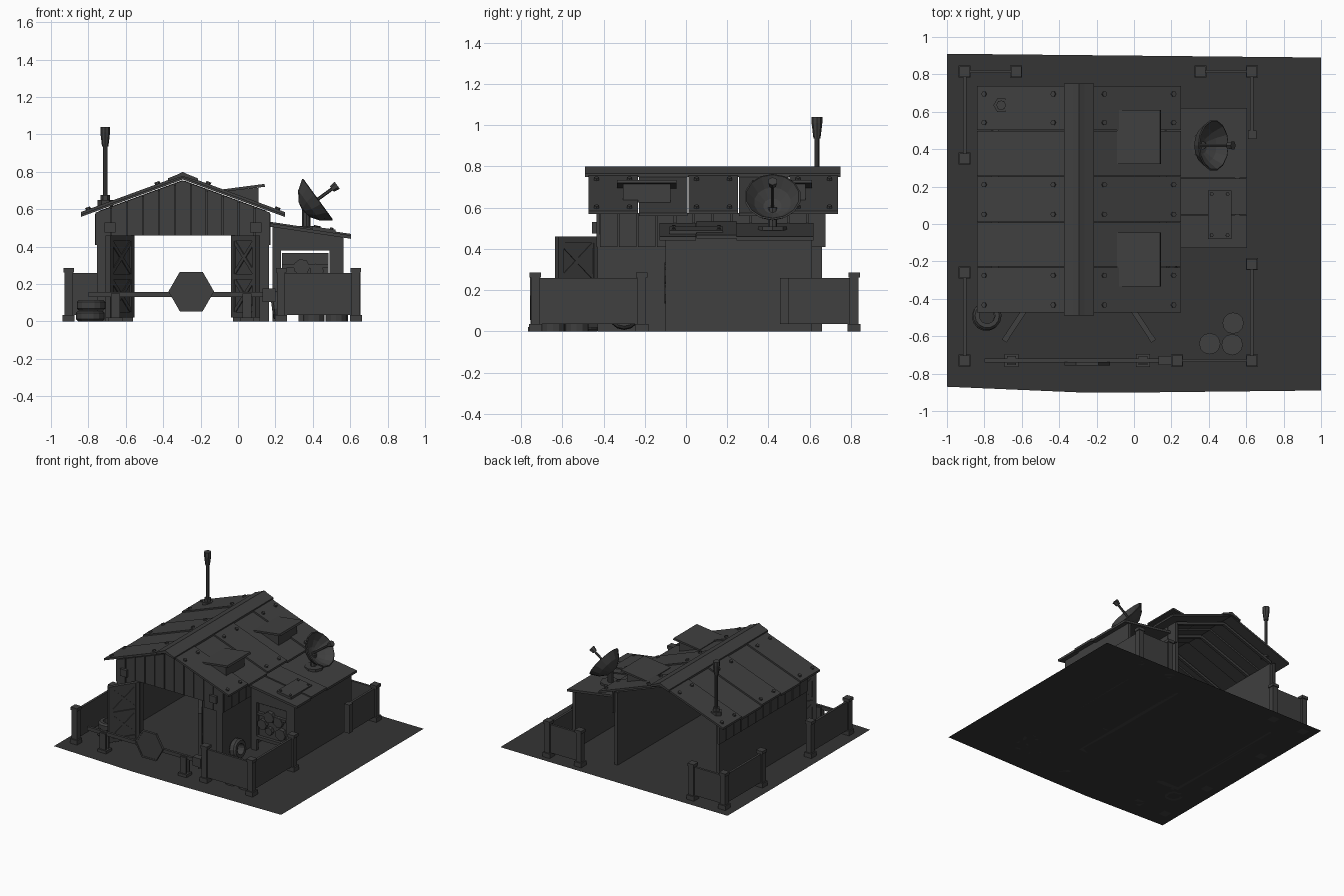
import bpy, bmesh, math
from mathutils import Matrix, Vector

if "Cube" in bpy.data.objects:
    bpy.data.objects.remove(bpy.data.objects["Cube"])

CX, RIDGE, SLOPE = -0.295, 0.775, 0.367
I = Matrix.Identity(4)


def paint(name, v):
    m = bpy.data.materials.new(name)
    m.diffuse_color = (v, v, v, 1)
    m.use_nodes = True
    m.node_tree.nodes["Principled BSDF"].inputs["Base Color"].default_value = m.diffuse_color
    return m


DARK, SOIL = paint("dark_metal", .05), paint("dark_soil", .035)


def finish(name, bm, mat=I, paint=DARK):
    bmesh.ops.remove_doubles(bm, verts=bm.verts, dist=1e-5)
    bmesh.ops.recalc_face_normals(bm, faces=bm.faces)
    me = bpy.data.meshes.new(name)
    bm.to_mesh(me)
    bm.free()
    me.materials.append(paint)
    ob = bpy.data.objects.new(name, me)
    ob.matrix_world = mat
    bpy.context.collection.objects.link(ob)
    return ob


def box(name, x0, x1, y0, y1, z0, z1, mat=I):
    bm = bmesh.new()
    m = Matrix.LocRotScale(((x0 + x1) / 2, (y0 + y1) / 2, (z0 + z1) / 2), None,
                           (abs(x1 - x0), abs(y1 - y0), abs(z1 - z0)))
    bmesh.ops.create_cube(bm, size=1, matrix=m)
    return finish(name, bm, mat)


def prism(name, pts, y0, y1):
    """Extrude an x-z outline along y."""
    bm = bmesh.new()
    f = bm.faces.new([bm.verts.new((x, y0, z)) for x, z in pts])
    r = bmesh.ops.extrude_face_region(bm, geom=[f])
    bmesh.ops.translate(bm, vec=(0, y1 - y0, 0),
                        verts=[v for v in r['geom'] if isinstance(v, bmesh.types.BMVert)])
    return finish(name, bm)


def lathe(name, prof, seg, loc, tilt=0.0, axis='Y', closed=False):
    """Revolve (radius, height) points, then tilt and place."""
    bm = bmesh.new()
    rings = [[bm.verts.new((r * math.cos(2 * math.pi * i / seg), r * math.sin(2 * math.pi * i / seg), z))
              for i in range(seg)] for r, z in prof]
    n = len(prof)
    for k in range(n if closed else n - 1):
        a, b = rings[k], rings[(k + 1) % n]
        for i in range(seg):
            bm.faces.new((a[i], a[(i + 1) % seg], b[(i + 1) % seg], b[i]))
    return finish(name, bm, Matrix.Translation(loc) @ Matrix.Rotation(tilt, 4, axis))


def cyl(name, r, z0, z1, seg, loc, tilt=0.0, axis='Y', top=None):
    t = r if top is None else top
    return lathe(name, [(0, z0), (r, z0), (t, z1), (0, z1)], seg, loc, tilt, axis)


def beam(name, a, b, w, t):
    """Rectangular bar between two points."""
    a, b = Vector(a), Vector(b)
    d = b - a
    m = Matrix.Translation((a + b) / 2) @ d.to_track_quat('Z', 'Y').to_matrix().to_4x4()
    return box(name, -w / 2, w / 2, -t / 2, t / 2, -d.length / 2, d.length / 2, m)


def roof_z(x):
    return RIDGE - SLOPE * abs(x - CX)


# ground sheet with slightly uneven edge
bm = bmesh.new()
bm.faces.new([bm.verts.new((x, y, 0)) for x, y in
              [(-1, -.87), (-.65, -.885), (-.3, -.9), (.1, -.9), (1, -.89), (1, .89), (-1, .91)]])
finish("ground", bm, I, SOIL)

# main shed walls, open at the back
for s in (-1, 1):
    xo = CX + s * .46
    box("side_wall", xo, xo - s * .03, -.41, .66, 0, .57)
    box("door_jamb", xo, CX + s * .267, -.42, -.38, 0, .47)
    box("corner_trim", xo, xo - s * .05, -.43, -.41, 0, .42)
    box("wall_lamp", CX + s * .36, CX + s * .42, -.455, -.42, .475, .53)
    n = 12
    for i in range(n):
        y0 = -.42 + 1.1 * i / n
        box("side_plank", xo - s * .005, xo + s * .01, y0 + .004, y0 + 1.1 / n - .004, .41, .575)

# front gable planks
n = 11
w = .94 / n
for i in range(n):
    a, b = -.765 + w * i + .003, -.765 + w * (i + 1) - .003
    low = .41 if i in (0, 1, n - 2, n - 1) else .46
    pts = [(a, low), (b, low), (b, roof_z(b) - .022)]
    if a < CX < b:
        pts.append((CX, RIDGE - .022))
    prism("gable_plank", pts + [(a, roof_z(a) - .022)], -.435, -.42)
prism("gable_backing", [(-.75, .46), (.16, .46), (.16, .58), (CX, .745), (-.75, .58)], -.42, -.40)

# roof sheets, alternate ones raised and bolted
rows = [(.5, .74, 1), (.255, .5, 0), (.01, .255, 1), (-.23, .01, 0), (-.475, -.23, 1)]
ang = math.atan(SLOPE)
for s in (-1, 1):
    xe = CX + s * .545
    for y0, y1, up in rows:
        h = .010 * up
        prism("roof_sheet", [(CX, RIDGE + h), (xe, roof_z(xe) + h), (xe, roof_z(xe) + h - .016),
                             (CX, RIDGE + h - .016)], y0 + .002, y1 - .002)
        if up:
            for d in (.135, .505):
                for y in (y0 + .042, y1 - .045):
                    x = CX + s * d
                    cyl("roof_bolt", .014, 0, .012, 6, (x, y, roof_z(x) + h), s * ang)
    for y in (-.2, .1, .4, .65):
        beam("rafter", (CX, y, RIDGE - .03), (xe - s * .1, y, roof_z(xe - s * .1) - .03), .02, .02)
prism("ridge_cap", [(-.375, .75), (-.375, .765), (-.325, .785), (CX, .80), (-.265, .785),
                    (-.215, .765), (-.215, .75), (CX, .775)], -.49, .75)

# wedge roof vents
for y0, y1 in ((.32, .61), (-.335, -.045)):
    prism("vent_body", [(-.06, roof_z(-.06)), (.11, roof_z(.11)), (.11, .715), (-.06, .697)], y0 + .03, y1 - .03)
    prism("vent_flap", [(-.09, .692), (-.09, .705), (.14, .735), (.145, .72)], y0, y1)

# open double doors with cross bracing
for s in (-1, 1):
    d = Vector((s * .55, -.83, 0)).normalized()
    m = Matrix(((d.x, -d.y, 0, CX + s * .27), (d.y, d.x, 0, -.43), (0, 0, 1, 0), (0, 0, 0, 1)))
    L = .235
    box("door_panel", 0, L, -.006, .006, .02, .46, m)
    for x in (0, L - .03):
        box("door_stile", x, x + .03, -.015, .015, .02, .46, m)
    for z in (.02, .225, .43):
        box("door_rail", 0, L, -.014, .014, z, z + .03, m)
    for z0, z1 in ((.05, .225), (.255, .43)):
        for p, q in ((z0, z1), (z1, z0)):
            beam("door_brace", m @ Vector((.02, 0, p)), m @ Vector((L - .02, 0, q)), .022, .022)

# side annex, open at the back
box("annex_side_wall", .54, .565, -.09, .61, 0, .465)
box("annex_post", .185, .23, -.10, -.07, 0, .49)
box("annex_post", .49, .565, -.10, -.07, 0, .46)
prism("annex_lintel", [(.185, .38), (.565, .38), (.565, .465), (.185, .51)], -.10, -.07)
box("annex_sill", .21, .51, -.10, -.06, .09, .115)
box("annex_board", .235, .485, -.075, -.06, .11, .365)
box("annex_shelf", .235, .485, -.10, -.07, .285, .305)
for x, z, r in ((.28, .22, .04), (.34, .29, .045), (.42, .27, .04), (.44, .18, .045), (.34, .18, .03)):
    cyl("scrap_gear", r, 0, .03, 7, (x, -.075, z), math.pi / 2, 'X')


def annex_z(x):
    return .525 - .15 * (x - .17)


for y0, y1, h in ((.245, .62, 0), (.05, .245, .008), (-.13, .05, 0)):
    prism("annex_roof", [(.17, annex_z(.17) + h), (.605, annex_z(.605) + h), (.605, annex_z(.605) + h - .018),
                         (.17, annex_z(.17) + h - .018)], y0 + .001, y1 - .001)
prism("annex_patch", [(.395, annex_z(.395)), (.52, annex_z(.52)), (.52, annex_z(.52) + .018),
                      (.395, annex_z(.395) + .018)], -.08, .18)
for x in (.415, .50):
    for y in (-.06, .16):
        cyl("patch_bolt", .01, 0, .01, 6, (x, y, annex_z(x) + .016), .15)

# satellite dish and feed
C, T = Vector((.425, .42, .652)), math.radians(54)
lathe("dish_bowl", [(0, -.1), (.05, -.09), (.1, -.055), (.138, 0), (.13, .004), (.09, -.045),
                    (.045, -.075), (0, -.085)], 14, C, T)
cyl("dish_feed_rod", .009, -.09, .10, 6, C, T)
cyl("dish_feed_head", .018, .095, .13, 6, C, T, top=.024)
cyl("dish_base", .07, 0, .02, 8, (.37, .42, .49))
cyl("dish_stand", .022, .49, .60, 8, (.365, .42, 0))

# antenna
A = (-.71, .635, 0)
cyl("antenna_base", .042, .615, .65, 6, A)
cyl("antenna_collar", .026, .65, .675, 6, A)
cyl("antenna_rod", .012, .66, .95, 8, A)
lathe("antenna_head", [(0, .935), (.017, .935), (.026, 1.01), (.026, 1.04), (0, 1.04)], 8, A)

# fence posts and panels
runs = [((-.905, .815), (-.63, .815)), ((-.905, .815), (-.905, .35)), ((-.905, -.26), (-.905, -.73)),
        ((.23, -.73), (.63, -.73)), ((.63, -.73), (.63, -.215)), ((.63, .815), (.63, .48)),
        ((.355, .815), (.63, .815))]
for x, y in sorted({p for r in runs for p in r} - {(.63, .48)}):
    for part, h, z0, z1 in (("foot", .032, 0, .035), ("shaft", .022, .03, .265), ("cap", .028, .262, .285)):
        box("fence_post_" + part, x - h, x + h, y - h, y + h, z0, z1)
box("fence_end", .61, .655, .455, .50, .035, .26)
for (x0, y0), (x1, y1) in runs:
    dx, dy = (0, .009) if y0 == y1 else (.009, 0)
    box("fence_panel", min(x0, x1) - dx, max(x0, x1) + dx, min(y0, y1) - dy, max(y0, y1) + dy, .035, .258)

# road barrier with hexagonal sign
box("barrier_bar", -.80, .20, -.74, -.72, .13, .158)
cyl("barrier_sign", .122, 0, .016, 6, (-.25, -.738, .16), math.pi / 2, 'X')
lathe("sign_rim", [(.122, 0), (.122, .02), (.108, .02), (.108, 0)], 6, (-.25, -.737, .16), math.pi / 2, 'X', True)
box("barrier_pivot", .13, .20, -.755, -.705, .105, .175)
for x in (-.655, .048):
    box("barrier_foot", x - .038, x + .038, -.765, -.695, 0, .022)
    for y in (-.755, -.718):
        box("barrier_prong", x - .025, x + .025, y, y + .013, .02, .15)

# tyres and drums
tyre = [(.042, 0), (.065, 0), (.077, .012), (.077, .045), (.065, .057), (.042, .057)]
lathe("stacked_tyre", tyre, 14, (-.79, -.495, 0), closed=True)
lathe("stacked_tyre", tyre, 14, (-.785, -.49, .058), closed=True)
lathe("leaning_tyre", tyre, 14, (.18, -.30, .082), math.radians(82), closed=True)
for x, y in ((.53, -.53), (.405, -.64), (.525, -.645)):
    cyl("drum", .057, 0, .10, 12, (x, y, 0))
